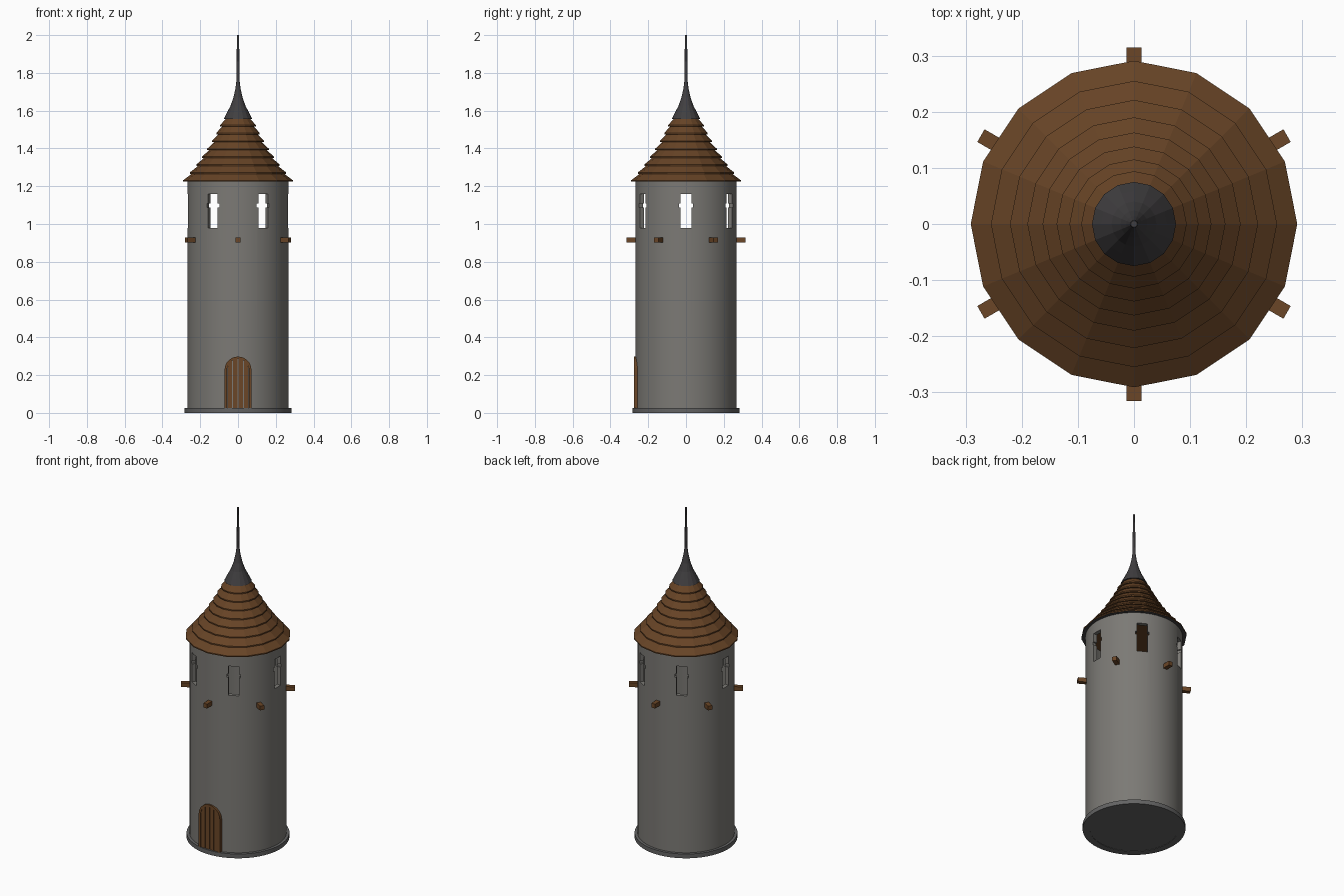
import bpy, bmesh, math
from mathutils import Matrix, Vector

if "Cube" in bpy.data.objects:
    bpy.data.objects.remove(bpy.data.objects["Cube"])


def material(name, rgb):
    m = bpy.data.materials.new(name)
    m.diffuse_color = (*rgb, 1)
    m.use_nodes = True
    m.node_tree.nodes["Principled BSDF"].inputs["Base Color"].default_value = m.diffuse_color
    return m


STONE = material("grey stone", (0.20, 0.193, 0.178))
BASE = material("dark stone", (0.125, 0.125, 0.125))
WOOD = material("brown wood", (0.145, 0.061, 0.02))
TILE = material("roof brown", (0.135, 0.057, 0.019))
SLATE = material("dark slate", (0.052, 0.049, 0.052))


def finish(name, bm, *mats):
    bmesh.ops.recalc_face_normals(bm, faces=bm.faces)
    me = bpy.data.meshes.new(name)
    bm.to_mesh(me)
    bm.free()
    ob = bpy.data.objects.new(name, me)
    bpy.context.collection.objects.link(ob)
    for m in mats:
        me.materials.append(m)
    return ob


def activate(ob):
    bpy.ops.object.select_all(action='DESELECT')
    ob.select_set(True)
    bpy.context.view_layer.objects.active = ob


def smooth(ob):
    activate(ob)
    bpy.ops.object.shade_smooth_by_angle(angle=math.radians(35))


def lathe(name, pts, n, *mats, closed=False):
    """Revolve an (r, z) profile around the z axis."""
    bm = bmesh.new()
    rings = [[bm.verts.new((r * math.cos(2 * math.pi * i / n),
                            r * math.sin(2 * math.pi * i / n), z))
              for i in range(n)] for r, z in pts]
    pairs = list(zip(rings, rings[1:]))
    if closed:
        pairs.append((rings[-1], rings[0]))
    for a, b in pairs:
        for i in range(n):
            j = (i + 1) % n
            bm.faces.new((a[i], a[j], b[j], b[i]))
    bmesh.ops.remove_doubles(bm, verts=bm.verts, dist=1e-5)
    return finish(name, bm, *mats)


def radial_boxes(name, angles, r0, r1, width, z0, z1, *mats):
    """Boxes pointing outwards at the given angles (degrees)."""
    bm = bmesh.new()
    for a in angles:
        mat = (Matrix.Rotation(math.radians(a), 4, 'Z')
               @ Matrix.Translation(((r0 + r1) / 2, 0, (z0 + z1) / 2))
               @ Matrix.Diagonal((r1 - r0, width, z1 - z0, 1)))
        bmesh.ops.create_cube(bm, size=1, matrix=mat)
    return finish(name, bm, *mats)


def extrude_xz(name, faces, y_front, y_back, mat):
    """Solid plates from (x, z) outlines."""
    bm = bmesh.new()
    for outline in faces:
        f = bm.faces.new([bm.verts.new((x, y_front, z)) for x, z in outline])
        g = bmesh.ops.extrude_face_region(bm, geom=[f])
        vs = [v for v in g['geom'] if isinstance(v, bmesh.types.BMVert)]
        bmesh.ops.translate(bm, verts=vs, vec=Vector((0, y_back - y_front, 0)))
        if not f.is_valid:
            continue
    bmesh.ops.remove_doubles(bm, verts=bm.verts, dist=1e-6)
    return finish(name, bm, mat)


# Base plinth and floor
smooth(lathe("base_ring", [(0.243, 0), (0.283, 0), (0.283, 0.026), (0.243, 0.026)],
             64, BASE, closed=True))
smooth(lathe("floor", [(0, 0.002), (0.243, 0.002), (0.243, 0.02), (0, 0.02)], 64, BASE))

# Hollow tower wall with six cross-shaped windows
wall = lathe("tower_wall", [(0.243, 0.024), (0.267, 0.024), (0.267, 1.225), (0.243, 1.225)],
             64, STONE, closed=True)
sides = range(0, 360, 60)
for cutter in (radial_boxes("slot_cutter", sides, 0.2, 0.32, 0.058, 0.98, 1.158, STONE),
               radial_boxes("cross_cutter", sides, 0.2, 0.32, 0.076, 1.088, 1.108, STONE)):
    cutter.hide_render = True
    activate(wall)
    mod = wall.modifiers.new("windows", 'BOOLEAN')
    mod.operation, mod.solver, mod.object = 'DIFFERENCE', 'EXACT', cutter
    bpy.ops.object.modifier_apply(modifier=mod.name)
    bpy.data.objects.remove(cutter)
smooth(wall)

# Beam ends between the windows
radial_boxes("beam_ends", range(30, 390, 60), 0.245, 0.315, 0.026, 0.902, 0.928, WOOD)

# Tiled roof: eight stepped courses, sixteen sides
radii = [0.291, 0.255, 0.221, 0.190, 0.163, 0.138, 0.115, 0.094, 0.074]
step = 0.0418
profile = [(0, 1.224), (0.262, 1.224)]
for i in range(8):
    z = 1.224 + i * step
    profile += [(radii[i], z), (radii[i], z + 0.007),
                (radii[i + 1] - 0.010, z + step)]
profile.append((0, profile[-1][1]))
roof = lathe("roof", profile, 16, TILE, SLATE)
for p in roof.data.polygons:      # eave underside is slate
    if p.normal.z < -0.9 and p.center.z < 1.23 and p.center.xy.length > 0.25:
        p.material_index = 1

# Metal spire
lathe("spire", [(0, 1.556), (0.075, 1.556), (0.058, 1.59), (0.040, 1.625), (0.024, 1.67),
                (0.014, 1.715), (0.008, 1.76), (0.006, 2.0), (0, 2.0)], 16, SLATE)

# Arched door: frame and planks
def arch_top(x, w, spring):
    return spring + math.sqrt(max(w * w - x * x, 0))


W, IN, SPRING, Z0 = 0.071, 0.058, 0.227, 0.026
outer = [(W, Z0)] + [(W * math.cos(t * math.pi / 16), SPRING + W * math.sin(t * math.pi / 16))
                     for t in range(17)] + [(-W, Z0)]
inner = [(IN, Z0)] + [(IN * math.cos(t * math.pi / 16), SPRING + IN * math.sin(t * math.pi / 16))
                      for t in range(17)] + [(-IN, Z0)]
frame = [(outer[i], outer[i + 1], inner[i + 1], inner[i]) for i in range(len(outer) - 1)]
bm = bmesh.new()
grid = [[[bm.verts.new((x, y, z)) for x, z in line] for line in (outer, inner)]
        for y in (-0.276, -0.245)]
for i in range(len(outer) - 1):
    ring = [grid[0][0], grid[0][1], grid[1][1], grid[1][0]]
    for a, b in zip(ring, ring[1:] + ring[:1]):
        bm.faces.new((a[i], a[i + 1], b[i + 1], b[i]))
for e in (0, -1):
    bm.faces.new((grid[0][0][e], grid[0][1][e], grid[1][1][e], grid[1][0][e]))
finish("door_frame", bm, WOOD)

planks = []
pw = 2 * IN / 4
for k in range(4):
    a, b = -IN + k * pw + 0.0015, -IN + (k + 1) * pw - 0.0015
    top = [(b + (a - b) * t / 4, arch_top(b + (a - b) * t / 4, IN, SPRING)) for t in range(5)]
    planks.append([(a, Z0), (b, Z0)] + top)
extrude_xz("door_planks", planks, -0.273, -0.25, WOOD)
